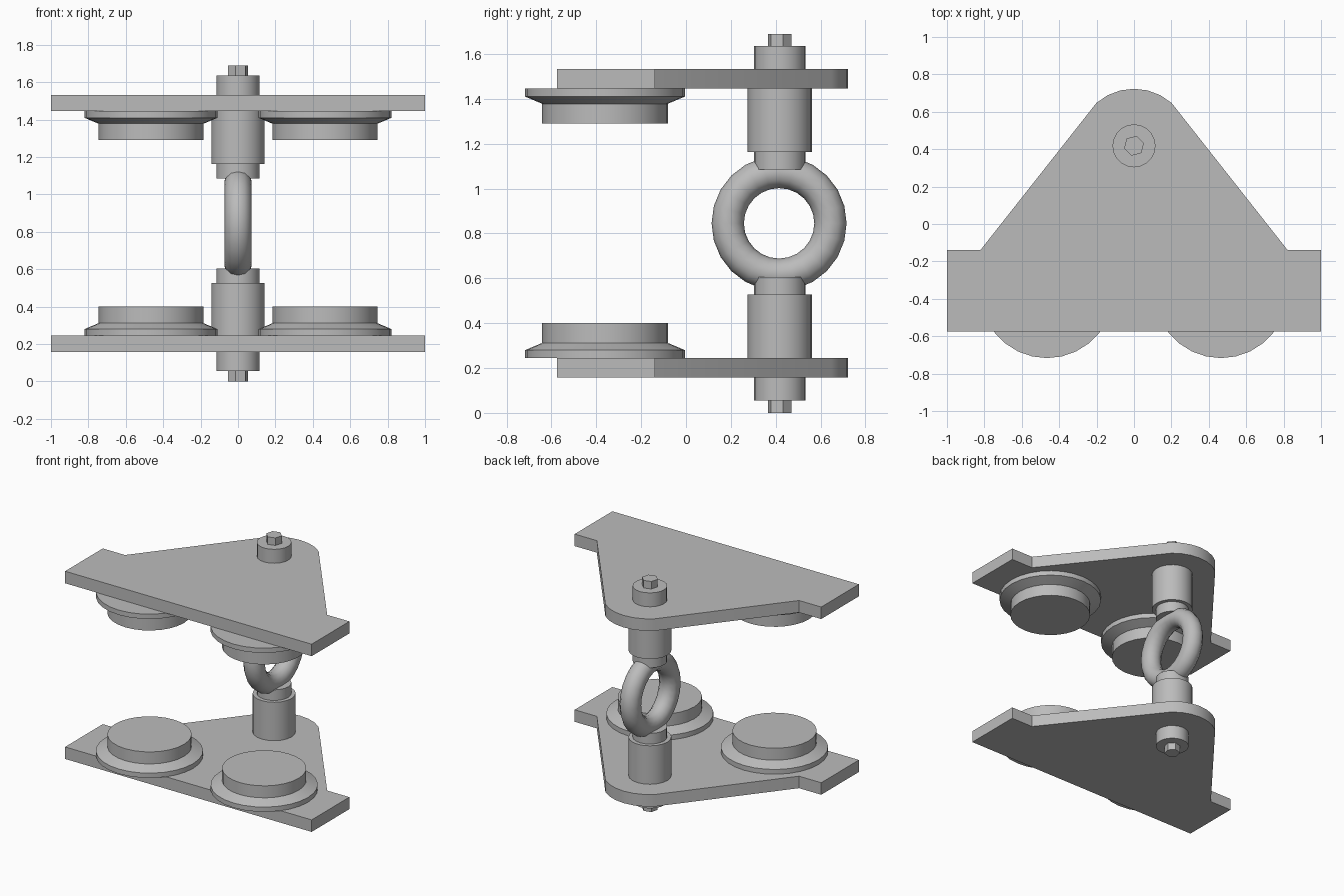
import bpy, bmesh, math
from mathutils import Matrix

if "Cube" in bpy.data.objects:
    bpy.data.objects.remove(bpy.data.objects["Cube"], do_unlink=True)

grey = bpy.data.materials.new("plain_grey")
grey.use_nodes = True
colour = (0.5, 0.5, 0.5, 1)
grey.diffuse_color = colour
grey.node_tree.nodes["Principled BSDF"].inputs["Base Color"].default_value = colour

MID = 0.845      # height of the symmetry plane
BOLT_Y = 0.418   # position of the bolt axis


def finish(name, bm, top, smooth=True):
    """Turn a bmesh into an object, flipped to the upper half if asked."""
    if top:
        bmesh.ops.transform(bm, verts=bm.verts,
                            matrix=Matrix.Translation((0, 0, 2 * MID)) @ Matrix.Diagonal((1, 1, -1, 1)))
    bmesh.ops.recalc_face_normals(bm, faces=bm.faces)
    mesh = bpy.data.meshes.new(name)
    bm.to_mesh(mesh)
    bm.free()
    mesh.materials.append(grey)
    obj = bpy.data.objects.new(name, mesh)
    bpy.context.collection.objects.link(obj)
    if smooth:
        bpy.ops.object.select_all(action='DESELECT')
        obj.select_set(True)
        bpy.context.view_layer.objects.active = obj
        bpy.ops.object.shade_smooth_by_angle(angle=math.radians(32))
    return obj


def turned(name, profile, x, y, sides, top, turn=0):
    """Stack rings of (radius, height) into a capped solid."""
    bm = bmesh.new()
    rings = []
    for r, z in profile:
        angles = [turn + math.tau * i / sides for i in range(sides)]
        rings.append([bm.verts.new((x + r * math.cos(a), y + r * math.sin(a), z)) for a in angles])
    for low, high in zip(rings, rings[1:]):
        for i in range(sides):
            j = (i + 1) % sides
            bm.faces.new((low[i], low[j], high[j], high[i]))
    bm.faces.new(rings[0])
    bm.faces.new(rings[-1])
    return finish(name, bm, top, smooth=sides > 6)


def plate(name, top):
    """Triangular plate with a rounded nose and two square ears."""
    half = [(1, -0.575), (1, -0.138), (0.82, -0.138)]
    nose = [(0.305 * math.cos(a), BOLT_Y + 0.305 * math.sin(a))
            for a in (math.radians(49 + 82 * i / 6) for i in range(7))]
    outline = half + nose + [(-x, y) for x, y in reversed(half)]
    bm = bmesh.new()
    face = bm.faces.new([bm.verts.new((x, y, 0.157)) for x, y in outline])
    moved = bmesh.ops.extrude_face_region(bm, geom=[face])["geom"]
    bmesh.ops.translate(bm, vec=(0, 0, 0.088),
                        verts=[v for v in moved if isinstance(v, bmesh.types.BMVert)])
    return finish(name, bm, top)


# Lower and upper halves are mirror images
for prefix, top in (("lower", False), ("upper", True)):
    plate(prefix + "_plate", top)
    turned(prefix + "_bolt_head", [(0.055, 0), (0.055, 0.06)], 0, BOLT_Y, 6, top, math.radians(15))
    turned(prefix + "_washer", [(0.115, 0.055), (0.115, 0.16)], 0, BOLT_Y, 20, top)
    turned(prefix + "_post", [(0.143, 0.245), (0.143, 0.527)], 0, BOLT_Y, 20, top)
    turned(prefix + "_neck", [(0.115, 0.52), (0.115, 0.605)], 0, BOLT_Y, 20, top)
    # Round pads with a sloped flange
    for side, x in (("left", 0.465), ("right", -0.465)):
        turned(prefix + "_pad_" + side,
               [(0.356, 0.245), (0.356, 0.28), (0.28, 0.312), (0.28, 0.4)], x, -0.361, 28, top)

# Ring joining the two necks
bpy.ops.mesh.primitive_torus_add(major_segments=24, minor_segments=12, major_radius=0.229,
                                 minor_radius=0.072, location=(0, BOLT_Y - 0.003, MID),
                                 rotation=(0, math.pi / 2, 0))
ring = bpy.context.object
ring.name = "link_ring"
ring.data.materials.append(grey)
bpy.ops.object.shade_smooth_by_angle(angle=math.radians(60))
